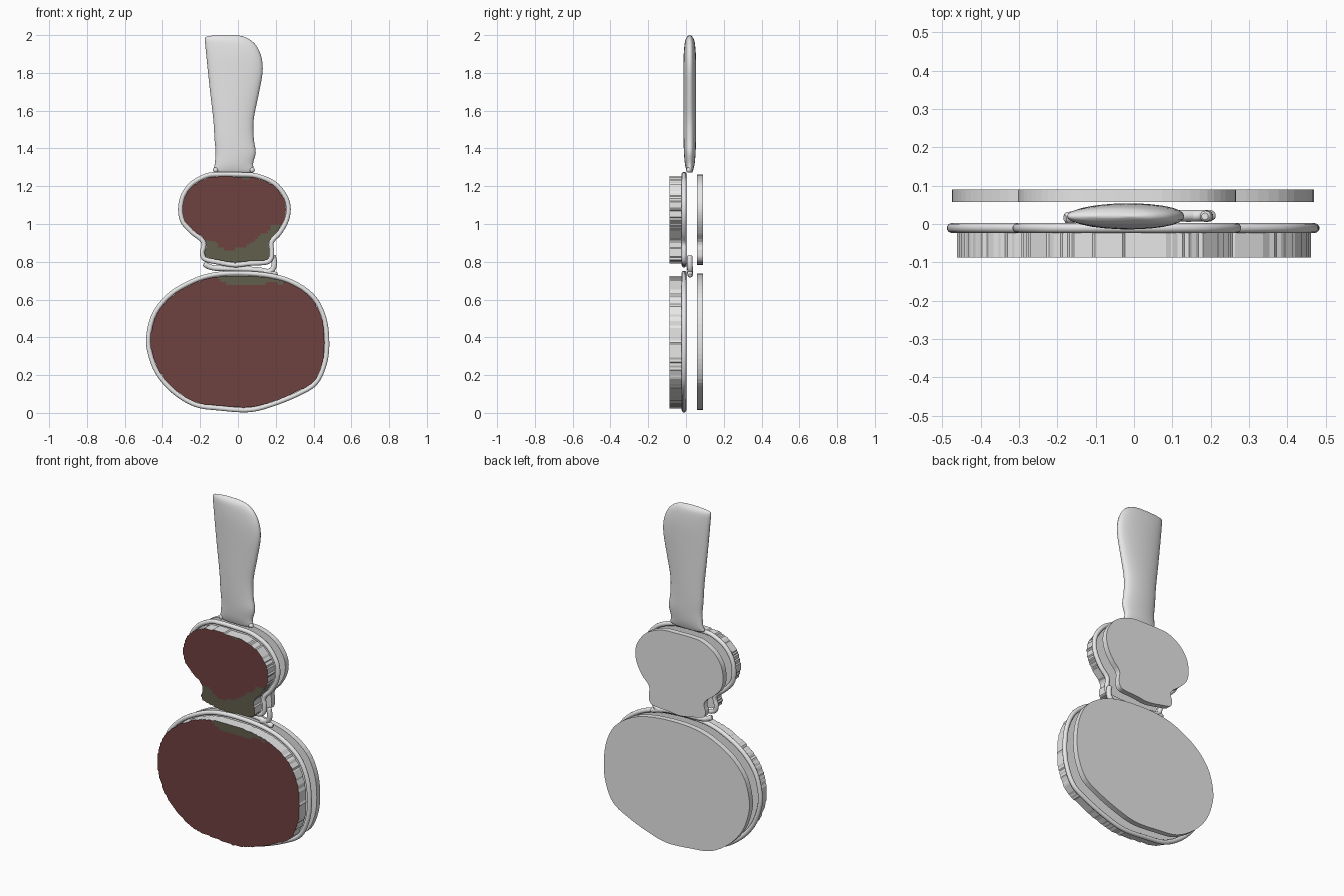
import bpy, bmesh, math
from mathutils import Vector

cube = bpy.data.objects.get("Cube")
if cube:
    bpy.data.objects.remove(cube, do_unlink=True)


def material(name, rgb):
    m = bpy.data.materials.new(name)
    m.use_nodes = True
    m.diffuse_color = (*rgb, 1)
    m.node_tree.nodes["Principled BSDF"].inputs["Base Color"].default_value = (*rgb, 1)
    return m


GREY = material("light_grey", (0.8, 0.8, 0.8))
RED = material("dark_red", (0.155, 0.053, 0.049))
GREEN = material("olive_green", (0.12, 0.113, 0.073))


def spline(points, steps, closed=True):
    """Smooth Catmull-Rom curve through the given points."""
    p = [Vector(q) for q in points]
    n = len(p)
    get = (lambda i: p[i % n]) if closed else (lambda i: p[max(0, min(n - 1, i))])
    out = []
    for i in range(n if closed else n - 1):
        a, b, c, d = (get(i + k) for k in (-1, 0, 1, 2))
        for s in range(steps):
            t = s / steps
            out.append(0.5 * (2 * b + (c - a) * t + (2 * a - 5 * b + 4 * c - d) * t ** 2
                              + (3 * b - a - 3 * c + d) * t ** 3))
    return out if closed else out + [p[-1]]


def inset(loop, dist):
    """Move a clockwise loop inward."""
    out = []
    for i, p in enumerate(loop):
        t = (loop[(i + 1) % len(loop)] - loop[i - 1]).normalized()
        out.append(p + Vector((t.y, -t.x)) * dist)
    return out


def snap(loop, step):
    """Give a loop a finely stepped edge."""
    out = []
    for p in loop:
        q = Vector((round(p.x / step) * step, round(p.y / step) * step))
        if not out or (q - out[-1]).length > step / 2:
            out.append(q)
    if (out[0] - out[-1]).length < step / 2:
        out.pop()
    return out


def add(name, bm, mats, smooth=False):
    bmesh.ops.recalc_face_normals(bm, faces=bm.faces)
    mesh = bpy.data.meshes.new(name)
    bm.to_mesh(mesh)
    bm.free()
    for m in mats:
        mesh.materials.append(m)
    mesh.polygons.foreach_set("use_smooth", [smooth] * len(mesh.polygons))
    ob = bpy.data.objects.new(name, mesh)
    bpy.context.collection.objects.link(ob)
    return ob


def prism(loop, y0, y1):
    bm = bmesh.new()
    front, back = ([bm.verts.new((p.x, y, p.y)) for p in loop] for y in (y0, y1))
    bm.faces.new(front)
    bm.faces.new(back[::-1])
    for i in range(len(loop)):
        bm.faces.new((front[i - 1], front[i], back[i], back[i - 1]))
    bmesh.ops.recalc_face_normals(bm, faces=bm.faces)
    return bm


def painted_slab(name, loop, is_green):
    """Slab whose front is red with an olive patch chosen by a rule."""
    bm = prism(loop, -0.087, -0.024)
    bmesh.ops.triangulate(bm, faces=[f for f in bm.faces if len(f.verts) > 4])
    step = 0.015
    for axis in (0, 2):
        no = Vector((axis == 0, 0, axis == 2))
        values = [v.co[axis] for v in bm.verts]
        k = min(values) + step * 0.6
        while k < max(values):
            bmesh.ops.bisect_plane(bm, geom=bm.verts[:] + bm.edges[:] + bm.faces[:],
                                   plane_co=no * k, plane_no=no)
            k += step
    bm.normal_update()
    for f in bm.faces:
        c = f.calc_center_median()
        if c.y < -0.0865:
            f.material_index = 2 if is_green(c.x, c.z) else 1
    add(name, bm, (GREY, RED, GREEN))


def tube(name, points, radius, closed):
    """Round cord along a path."""
    cu = bpy.data.curves.new(name + "_path", "CURVE")
    cu.dimensions = "3D"
    cu.bevel_depth = radius
    cu.bevel_resolution = 3
    cu.use_fill_caps = True
    sp = cu.splines.new("POLY")
    sp.points.add(len(points) - 1)
    for sp_pt, p in zip(sp.points, points):
        sp_pt.co = (*p, 1)
        if not closed and p in (points[0], points[-1]):
            sp_pt.radius = 0.6
    sp.use_cyclic_u = closed
    tmp = bpy.data.objects.new(name + "_path", cu)
    bpy.context.collection.objects.link(tmp)
    bpy.context.view_layer.update()
    bm = bmesh.new()
    bm.from_mesh(tmp.evaluated_get(bpy.context.evaluated_depsgraph_get()).to_mesh())
    bpy.data.objects.remove(tmp, do_unlink=True)
    add(name, bm, (GREY,), True)


def along(table, x):
    """Piecewise linear height of a patch border."""
    for (x0, z0), (x1, z1) in zip(table, table[1:]):
        if x0 <= x <= x1:
            return z0 + (z1 - z0) * (x - x0) / (x1 - x0)
    return None


BODY = [(-.01, .753), (.17, .74), (.30, .70), (.41, .62), (.468, .505), (.484, .37), (.47, .255),
        (.42, .15), (.325, .09), (.19, .035), (.06, .003), (-.10, .012), (-.23, .032), (-.35, .105),
        (-.44, .21), (-.484, .335), (-.484, .43), (-.452, .535), (-.38, .625), (-.283, .69), (-.16, .738)]
HEAD = [(0, 1.275), (.10, 1.268), (.20, 1.225), (.262, 1.15), (.28, 1.08), (.267, 1.01), (.23, .945),
        (.19, .90), (.192, .86), (.188, .815), (.155, .785), (.06, .778), (-.02, .77), (-.11, .785),
        (-.185, .805), (-.203, .85), (-.195, .90), (-.255, .95), (-.305, 1.01), (-.317, 1.085),
        (-.30, 1.16), (-.25, 1.225), (-.17, 1.268), (-.10, 1.276)]
BODY_PATCH = [(-.115, .715), (-.055, .685), (.07, .675), (.12, .68), (.18, .695), (.235, .68)]
HEAD_PATCH = [(-.3, .91), (-.12, .91), (-.09, .87), (-.02, .865), (.05, .885), (.10, .92),
              (.125, .955), (.165, .96), (.18, 1.0), (.3, 1.0)]


def body_green(x, z):
    h = along(BODY_PATCH, x)
    return h is not None and z > h


def head_green(x, z):
    h = along(HEAD_PATCH, x)
    return (h is not None and z < h) or (.02 < x < .06 and z > 1.235)


# Body and head: painted front slab, round rim, back plate
for part, outline, rule in (("body", BODY, body_green), ("head", HEAD, head_green)):
    loop = spline(outline, 10)
    painted_slab(part + "_front_slab", snap(inset(loop, 0.025), 0.006), rule)
    rim = inset(spline(outline, 5), 0.013)
    tube(part + "_rim", [(p.x, -0.0105, p.y) for p in rim], 0.013, True)
    add(part + "_back_plate", prism(inset(spline(outline, 4), 0.014), 0.058, 0.09), (GREY,))

# Handle: oval sections (height, left edge, right edge, half thickness)
SECTIONS = [(1.272, -.11, .07, .012), (1.285, -.128, .085, .018), (1.32, -.122, .08, .026),
            (1.38, -.118, .094, .031), (1.45, -.124, .084, .033), (1.55, -.13, .083, .034),
            (1.68, -.145, .108, .034), (1.80, -.158, .13, .034), (1.88, -.166, .125, .033),
            (1.94, -.172, .10, .029), (1.975, -.175, .065, .023), (1.992, -.165, .03, .013),
            (2.0, -.11, -.01, .004)]
bm = bmesh.new()
N = 28
rings = []
for z, x0, x1, t in spline(SECTIONS, 4, False):
    ring = []
    for i in range(N):
        a = math.tau * i / N
        c, s = math.cos(a), math.sin(a)
        ring.append(bm.verts.new(((x0 + x1) / 2 + (x1 - x0) / 2 * c,
                                  .02 + t * math.copysign(abs(s) ** 0.85, s), min(z, 2))))
    rings.append(ring)
for lo, hi in zip(rings, rings[1:]):
    for i in range(N):
        bm.faces.new((lo[i - 1], lo[i], hi[i], hi[i - 1]))
bm.faces.new(rings[0])
bm.faces.new(rings[-1])
add("handle", bm, (GREY,), True)

# Small knobs at the handle foot
for name, x in (("handle_foot_left", .075), ("handle_foot_right", -.118)):
    bm = bmesh.new()
    bmesh.ops.create_uvsphere(bm, u_segments=12, v_segments=8, radius=.014)
    bmesh.ops.translate(bm, verts=bm.verts, vec=(x, .015, 1.286))
    add(name, bm, (GREY,), True)

# Neck cords between head and body
CORDS = {"neck_cord": [(-.18, .015, .79), (-.13, .02, .768), (0, .02, .762), (.12, .022, .755), (.21, .022, .728)],
         "neck_branch": [(.185, .02, .835), (.192, .02, .79), (.178, .022, .755), (.13, .02, .742)]}
for name, path in CORDS.items():
    tube(name, [tuple(p) for p in spline(path, 6, False)], .015, False)
